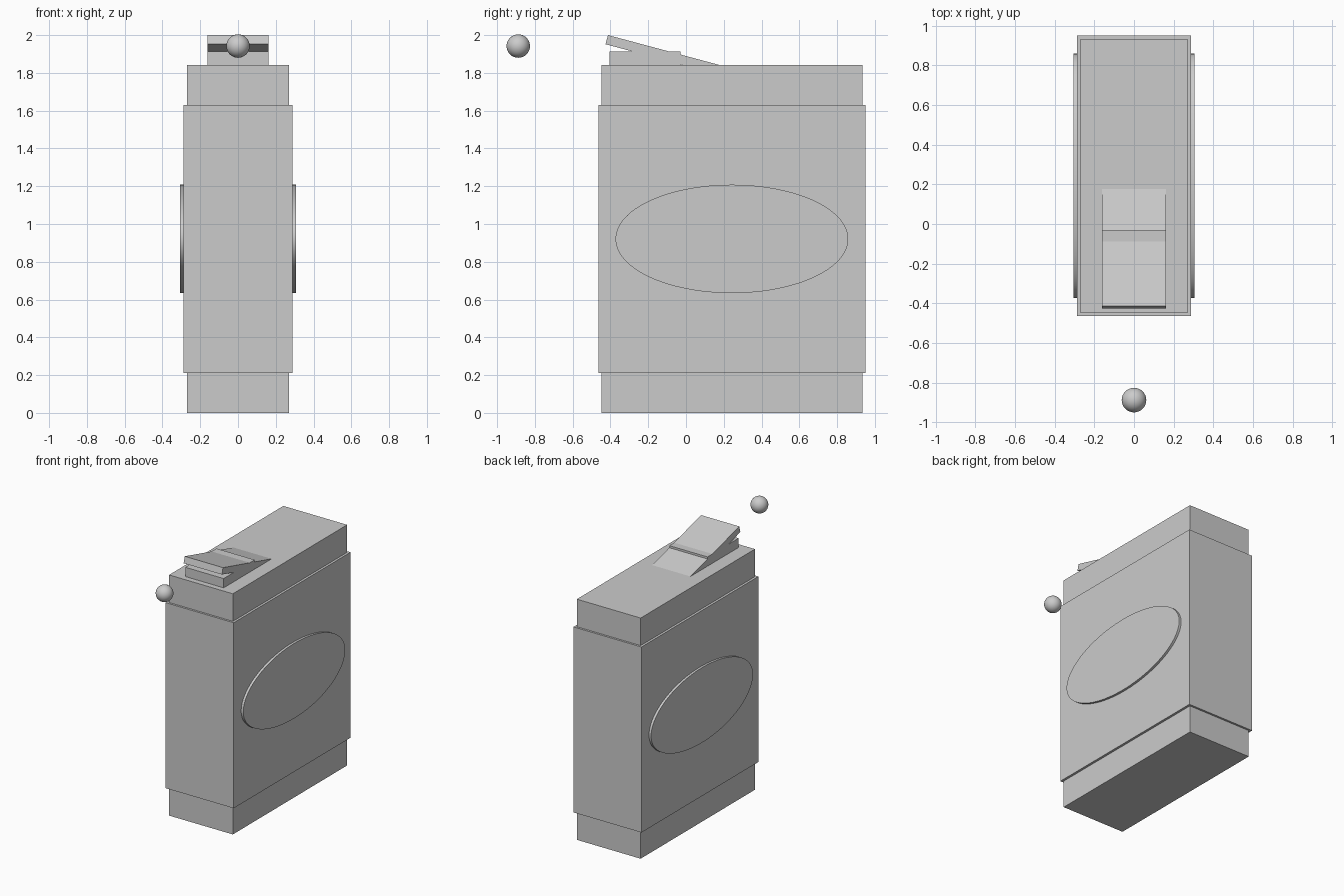
import bpy, math
from mathutils import Vector

if "Cube" in bpy.data.objects:
    bpy.data.objects.remove(bpy.data.objects["Cube"])

CY = 0.243   # body centre in y
H = 1.842    # body height


def box(name, center, size, rot_x=0.0):
    bpy.ops.mesh.primitive_cube_add(size=1, location=center, rotation=(rot_x, 0, 0))
    ob = bpy.context.object
    ob.name = name
    ob.scale = size
    bpy.ops.object.transform_apply(location=False, rotation=False, scale=True)
    return ob


# Body core and the slightly larger sleeve around it
box("body_core", (0, CY, H / 2), (0.54, 1.382, H))
box("body_sleeve", (0, CY, H / 2), (0.576, 1.413, 1.42))

# Oval plate passing through the body, raised on both sides
bpy.ops.mesh.primitive_cylinder_add(vertices=96, radius=1, depth=1,
                                    location=(0, CY, H / 2), rotation=(0, math.pi / 2, 0))
plate = bpy.context.object
plate.name = "oval_side_plate"
plate.scale = (0.287, 0.616, 0.612)
bpy.ops.object.transform_apply(location=False, rotation=True, scale=True)
bpy.ops.object.shade_smooth_by_angle(angle=math.radians(30))

# Switch base on the top
box("switch_base", (0, -0.217, 1.865), (0.324, 0.376, 0.096))

# Tilted lever, its rear end sinking into the body
tilt = math.radians(-15)
length, thick = 0.70, 0.05
along = Vector((0, math.cos(tilt), math.sin(tilt)))
down = Vector((0, math.sin(tilt), -math.cos(tilt)))
front_top = Vector((0, -0.413, 2.0))
box("switch_lever", front_top + along * length / 2 + down * thick / 2,
    (0.324, length, thick), tilt)

# Small ball floating in front
bpy.ops.mesh.primitive_uv_sphere_add(segments=32, ring_count=16, radius=0.062,
                                     location=(0, -0.888, 1.942))
bpy.context.object.name = "front_ball"
bpy.ops.object.shade_smooth()
